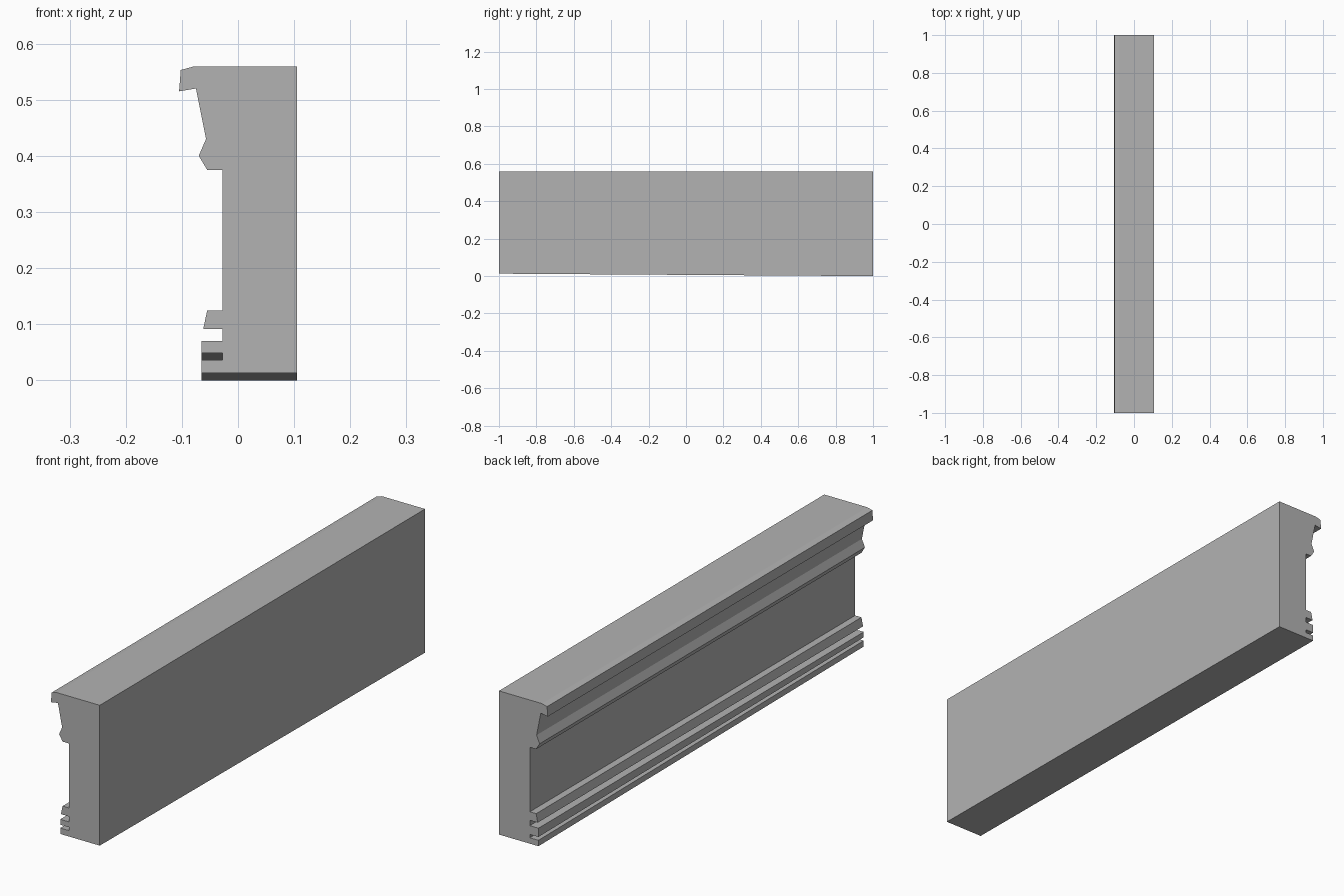
import bpy
import bmesh

cube = bpy.data.objects.get("Cube")
if cube:
    bpy.data.objects.remove(cube, do_unlink=True)

# Plain grey material
grey = bpy.data.materials.new("plain grey")
grey.use_nodes = True
colour = (0.45, 0.45, 0.45, 1)
grey.diffuse_color = colour
grey.node_tree.nodes["Principled BSDF"].inputs["Base Color"].default_value = colour

BACK, FACE, LIP = 0.105, -0.028, -0.065
HALF_LENGTH = 1.0
RISE = 0.013  # the lowest strip and the groove above it rise toward the front


def section(rise):
    """Moulding cross-section as (x, z) points."""
    return [
        # bottom strip and narrow groove
        (BACK, rise), (LIP, rise), (LIP, 0.023 + rise), (FACE, 0.023 + rise),
        (FACE, 0.036 + rise), (LIP, 0.036 + rise),
        # second strip, wide groove and bevelled strip
        (LIP, 0.07), (FACE, 0.07), (FACE, 0.091), (-0.062, 0.091),
        (-0.055, 0.124), (FACE, 0.124),
        # plain field and pointed bead
        (FACE, 0.375), (-0.055, 0.375), (-0.07, 0.4), (-0.057, 0.43),
        # overhanging crown
        (-0.075, 0.52), (-0.105, 0.515), (-0.102, 0.553), (-0.08, 0.559),
        (BACK, 0.559),
    ]


# Loft the section from the front end to the back end
bm = bmesh.new()
front = [bm.verts.new((x, -HALF_LENGTH, z)) for x, z in section(RISE)]
back = [bm.verts.new((x, HALF_LENGTH, z)) for x, z in section(0)]
bm.faces.new(front)
bm.faces.new(back[::-1])
for i in range(len(front)):
    j = (i + 1) % len(front)
    bm.faces.new((front[i], back[i], back[j], front[j]))
bmesh.ops.recalc_face_normals(bm, faces=bm.faces)

mesh = bpy.data.meshes.new("moulding")
bm.to_mesh(mesh)
bm.free()
mesh.materials.append(grey)
moulding = bpy.data.objects.new("moulding", mesh)
bpy.context.collection.objects.link(moulding)
